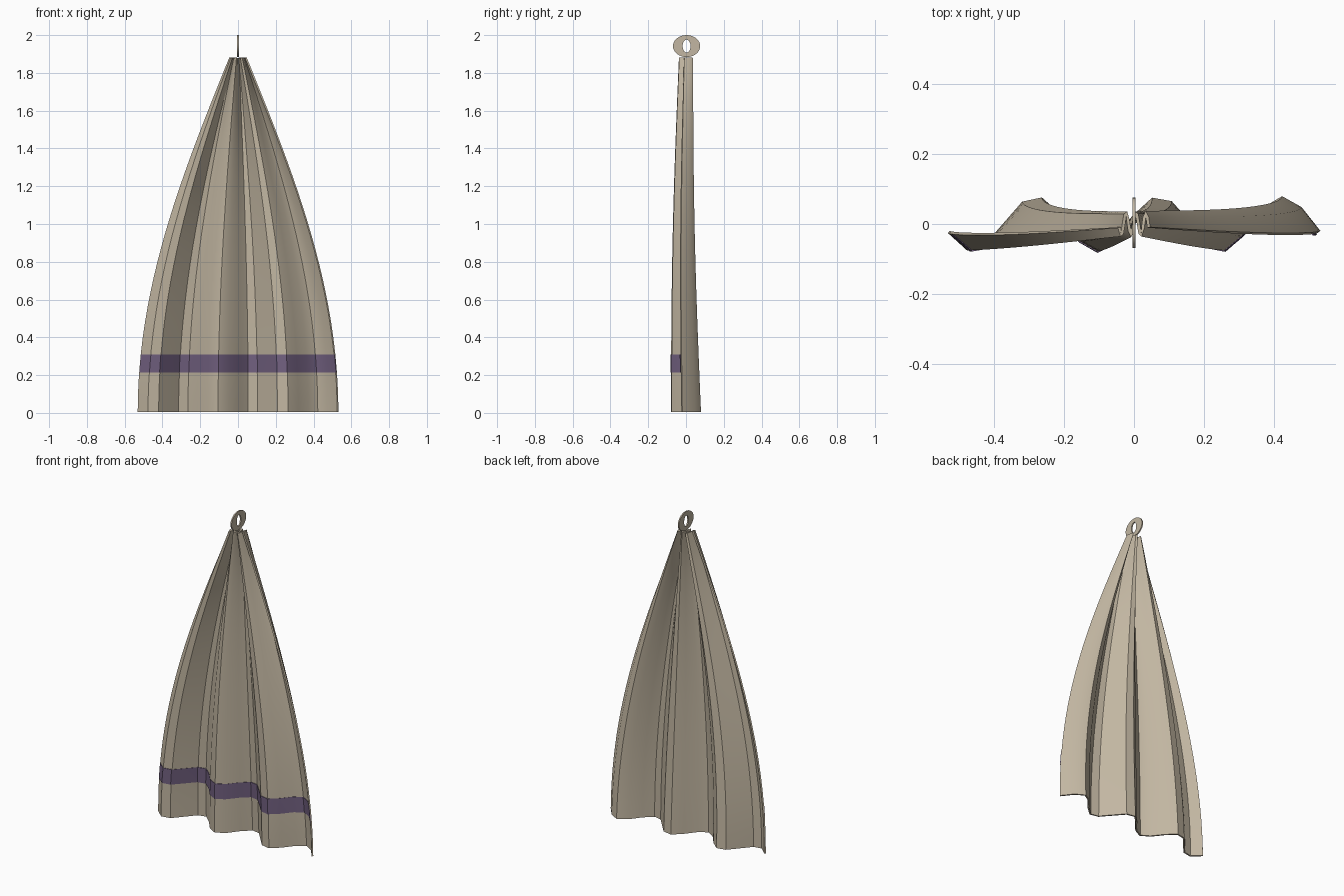
import bpy, bmesh
from math import sin, cos, pi

if "Cube" in bpy.data.objects:
    bpy.data.objects.remove(bpy.data.objects["Cube"])

TOP = 1.88
COLS = 20


def material(name, rgb):
    m = bpy.data.materials.new(name)
    m.diffuse_color = (*rgb, 1)
    m.use_nodes = True
    m.node_tree.nodes["Principled BSDF"].inputs["Base Color"].default_value = m.diffuse_color
    return m


def add_object(name, bm, mat):
    bmesh.ops.recalc_face_normals(bm, faces=bm.faces)
    me = bpy.data.meshes.new(name)
    bm.to_mesh(me)
    bm.free()
    me.materials.append(mat)
    ob = bpy.data.objects.new(name, me)
    bpy.context.collection.objects.link(ob)
    return ob


def cloth_point(u, z):
    """Gathered at the top, flaring into three soft pleats at the hem."""
    t = 1 - z / TOP
    half = 0.042 + 0.486 * sin(t * pi / 2)
    amp = 0.033 + 0.042 * t
    y = -amp * sin(6 * pi * u + 0.3) - 0.012 * sin(pi * t)
    return ((2 * u - 1) * half, y, z)


def cloth_sheet(name, z0, z1, rows, thickness, dy, mat):
    bm = bmesh.new()
    grid = []
    for j in range(rows + 1):
        z = z0 + (z1 - z0) * j / rows
        pts = [cloth_point(i / COLS, z) for i in range(COLS + 1)]
        grid.append([bm.verts.new((x, y + dy, zz)) for x, y, zz in pts])
    for j in range(rows):
        for i in range(COLS):
            bm.faces.new((grid[j][i], grid[j][i + 1],
                          grid[j + 1][i + 1], grid[j + 1][i]))
    ob = add_object(name, bm, mat)
    s = ob.modifiers.new("thickness", 'SOLIDIFY')
    s.thickness = thickness
    s.offset = 0
    bpy.context.view_layer.objects.active = ob
    ob.select_set(True)
    bpy.ops.object.modifier_apply(modifier=s.name)
    bpy.ops.object.shade_smooth_by_angle(angle=0.52)
    ob.select_set(False)
    return ob


linen = material("linen", (0.54, 0.47, 0.36))
purple = material("purple", (0.17, 0.12, 0.22))

# Hanging towel and the woven stripe on its front
cloth_sheet("towel", 0.004, TOP, 24, 0.009, 0, linen)
cloth_sheet("front_stripe", 0.215, 0.31, 2, 0.004, -0.006, purple)

# Flat oval hanging loop, standing in the yz plane
bm = bmesh.new()
SEG = 32
loops = []
for x, ry, rz in ((-0.004, 0.072, 0.058), (0.004, 0.072, 0.058),
                  (0.004, 0.021, 0.034), (-0.004, 0.021, 0.034)):
    loops.append([bm.verts.new((x, 0.003 + ry * cos(2 * pi * k / SEG),
                                1.942 + rz * sin(2 * pi * k / SEG)))
                  for k in range(SEG)])
for a in range(4):
    la, lb = loops[a], loops[(a + 1) % 4]
    for k in range(SEG):
        n = (k + 1) % SEG
        bm.faces.new((la[k], la[n], lb[n], lb[k]))
ring = add_object("hanging_loop", bm, linen)
bpy.context.view_layer.objects.active = ring
ring.select_set(True)
bpy.ops.object.shade_smooth_by_angle(angle=0.52)
